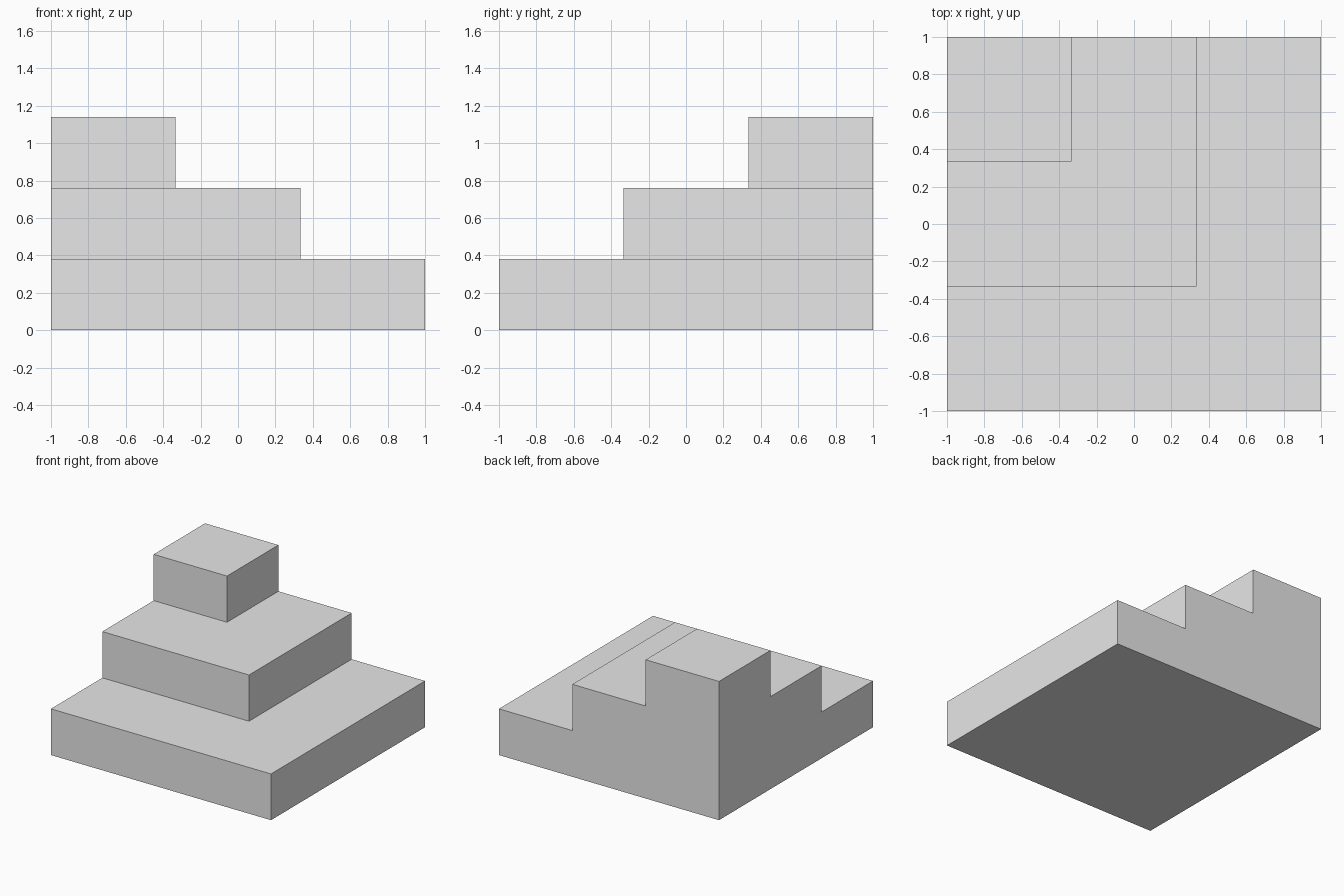
import bpy
import bmesh

cube = bpy.data.objects.get("Cube")
if cube:
    bpy.data.objects.remove(cube, do_unlink=True)

STEP_HEIGHT = 0.38
STEPS = 3

# Plain light grey for the whole model
grey = bpy.data.materials.new("light_grey")
grey.use_nodes = True
colour = (0.8, 0.8, 0.8, 1.0)
grey.diffuse_color = colour
grey.node_tree.nodes["Principled BSDF"].inputs["Base Color"].default_value = colour

# Square base divided into step-wide cells
bm = bmesh.new()
bmesh.ops.create_grid(bm, x_segments=STEPS, y_segments=STEPS, size=1)

# Raise a smaller square towards the back right corner for each step
for level in range(STEPS):
    limit = 1 - 2 * level / STEPS
    region = [f for f in bm.faces
              if abs(f.calc_center_median().z - level * STEP_HEIGHT) < 0.01
              and f.calc_center_median().x < limit
              and f.calc_center_median().y > -limit]
    result = bmesh.ops.extrude_face_region(bm, geom=region)
    raised = [v for v in result["geom"] if isinstance(v, bmesh.types.BMVert)]
    bmesh.ops.translate(bm, verts=raised, vec=(0, 0, STEP_HEIGHT))

# Merge coplanar cells into clean flat sides
bmesh.ops.dissolve_limit(bm, angle_limit=0.01, verts=bm.verts, edges=bm.edges)
bmesh.ops.recalc_face_normals(bm, faces=bm.faces)

mesh = bpy.data.meshes.new("corner_steps")
bm.to_mesh(mesh)
bm.free()
mesh.materials.append(grey)
steps = bpy.data.objects.new("corner_steps", mesh)
bpy.context.collection.objects.link(steps)
